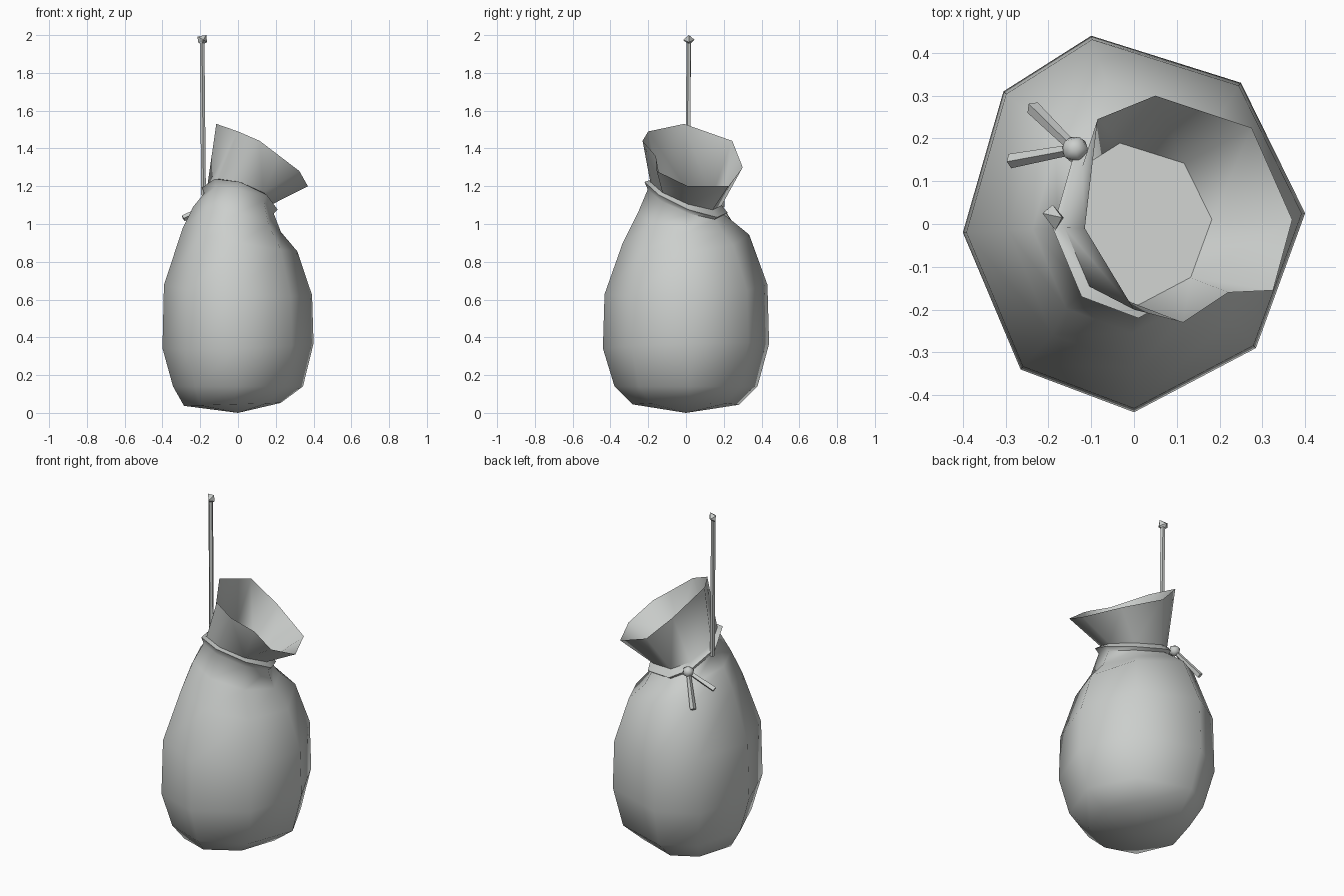
import bpy, bmesh
from mathutils import Vector

cube = bpy.data.objects.get("Cube")
if cube:
    bpy.data.objects.remove(cube, do_unlink=True)

cloth = bpy.data.materials.new("pale_grey_cloth")
cloth.use_nodes = True
COL = (0.6, 0.62, 0.605, 1)
cloth.diffuse_color = COL
cloth.node_tree.nodes["Principled BSDF"].inputs["Base Color"].default_value = COL


def make_object(name, bm, smooth=None):
    mesh = bpy.data.meshes.new(name)
    bm.to_mesh(mesh)
    bm.free()
    mesh.materials.append(cloth)
    if smooth:
        mesh.shade_smooth()
        mesh.set_sharp_from_angle(angle=smooth)
    obj = bpy.data.objects.new(name, mesh)
    bpy.context.collection.objects.link(obj)
    return obj


# Uneven eight-sided outline of the belly, counter-clockwise
OUTLINE = [(.4, .025), (.25, .33), (-.1, .44), (-.305, .31),
           (-.4, -.02), (-.265, -.34), (0, -.44), (.285, -.29)]
# Flared mouth rim, in the same order
MOUTH = [(.37, .01, 1.2), (.275, .225, 1.2), (.05, .3, 1.3), (-.085, .245, 1.44),
         (-.115, -.01, 1.53), (0, -.2, 1.49), (.115, -.23, 1.44), (.325, -.155, 1.28)]
RIM_FOLD = (.22, -.16, 1.36)

# Each ring: scale, x shift, height, slope along x, slope along y
RINGS = [(.64, -.03, .045, .03, 0), (.86, 0, .14, 0, 0), (1, 0, .355, .03, .03),
         (.98, 0, .65, -.07, .05), (.76, .01, .915, -.2, .04),
         (.58, -.005, 1.025, -.28, -.13), (.46, .005, 1.11, -.27, -.36),
         (.5, .01, 1.135, -.27, -.4), (.43, .01, 1.155, -.27, -.36)]


def ring_points(scale, dx, z, sx, sy):
    for x, y in OUTLINE:
        px, py = x * scale, y * scale
        yield (px + dx, py, z + sx * px + sy * py)


# Sack: belly, tied neck ridge and open mouth
bm = bmesh.new()
loops = [[bm.verts.new(p) for p in ring_points(*r)] for r in RINGS]
loops.append([bm.verts.new(p) for p in MOUTH])
fold = bm.verts.new(RIM_FOLD)
base = bm.verts.new((0, 0, 0))
count = len(OUTLINE)
for i in range(count):
    j = (i + 1) % count
    bm.faces.new((base, loops[0][j], loops[0][i]))
    for low, high in zip(loops, loops[1:]):
        corners = [low[i], low[j], high[j], high[i]]
        if high is loops[-1] and i == 6:
            corners.insert(3, fold)
        bm.faces.new(corners)
make_object("sack", bm, 1.0)

# Closed throat inside the neck
bm = bmesh.new()
bm.faces.new([bm.verts.new(p) for p in ring_points(*RINGS[-1])])
make_object("sack_throat", bm)


def strand(name, start, end, r0, r1, sides=4):
    start, end = Vector(start), Vector(end)
    bm = bmesh.new()
    bmesh.ops.create_cone(bm, cap_ends=True, segments=sides, radius1=r0,
                          radius2=r1, depth=(end - start).length)
    turn = (end - start).to_track_quat('Z', 'Y').to_matrix()
    bmesh.ops.rotate(bm, verts=bm.verts, matrix=turn)
    bmesh.ops.translate(bm, verts=bm.verts, vec=(start + end) / 2)
    return make_object(name, bm)


# Upright drawstring with a faceted bead on its end
strand("drawstring", (-.182, .012, 1.15), (-.19, .015, 1.97), .013, .013, 5)
bm = bmesh.new()
for v in ((.026, .0, -.012), (-.022, .012, -.012), (.0, .03, 0),
          (.006, -.03, 0), (-.024, .01, .018), (.022, .0, .025), (0, 0, -.027)):
    bm.verts.new(Vector(v) + Vector((-.19, .015, 1.975)))
bmesh.ops.convex_hull(bm, input=bm.verts)
make_object("drawstring_bead", bm)

# Knot and its two hanging tails
KNOT = (-.138, .175, 1.105)
bm = bmesh.new()
bmesh.ops.create_icosphere(bm, subdivisions=1, radius=.034)
bmesh.ops.translate(bm, verts=bm.verts, vec=KNOT)
make_object("knot", bm, 1.0)
strand("knot_tail_back", KNOT, (-.237, .272, .945), .012, .017)
strand("knot_tail_side", KNOT, (-.29, .147, 1.03), .012, .017)
